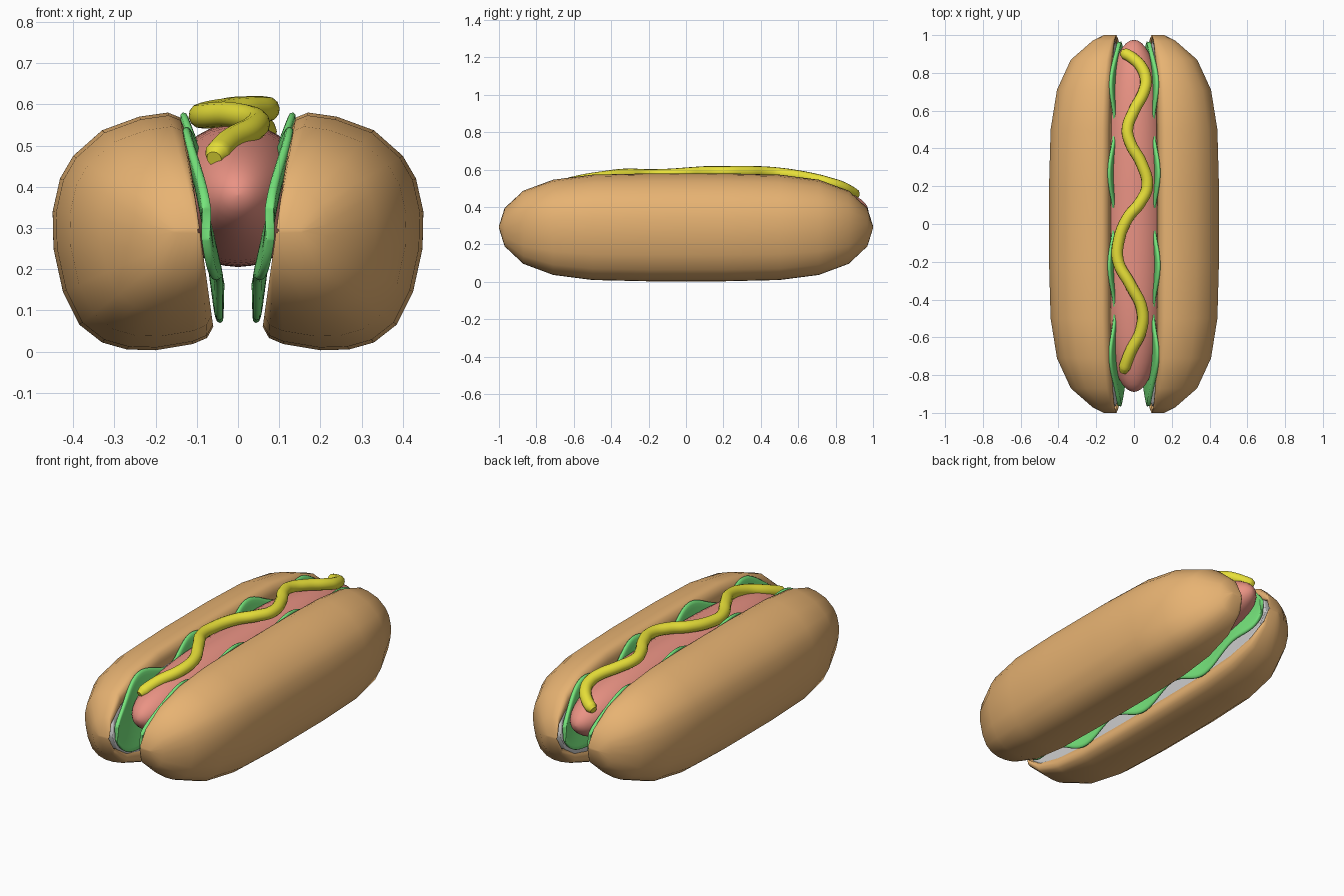
import bpy, bmesh, math

if "Cube" in bpy.data.objects:
    bpy.data.objects.remove(bpy.data.objects["Cube"])

def material(name, rgb):
    m = bpy.data.materials.new(name)
    m.diffuse_color = (*rgb, 1)
    m.use_nodes = True
    m.node_tree.nodes["Principled BSDF"].inputs["Base Color"].default_value = m.diffuse_color
    return m

CRUST = material("crust", (0.80, 0.45, 0.17))
RED = material("sausage_red", (0.82, 0.29, 0.23))
GREEN = material("lettuce_green", (0.18, 0.78, 0.20))
YELLOW = material("mustard_yellow", (0.80, 0.74, 0.04))

def loft(name, rings, mat=None, closed=True, caps=True):
    bm = bmesh.new()
    rows = [[bm.verts.new(p) for p in r] for r in rings]
    n = len(rows[0])
    for a, b in zip(rows, rows[1:]):
        for i in range(n if closed else n - 1):
            j = (i + 1) % n
            bm.faces.new((a[i], a[j], b[j], b[i]))
    if caps:
        bm.faces.new(rows[0])
        bm.faces.new(rows[-1])
    bmesh.ops.recalc_face_normals(bm, faces=bm.faces)
    for f in bm.faces:
        f.smooth = True
    me = bpy.data.meshes.new(name)
    bm.to_mesh(me)
    bm.free()
    ob = bpy.data.objects.new(name, me)
    bpy.context.collection.objects.link(ob)
    if mat:
        me.materials.append(mat)
    return ob

def mirror(ob):
    m = ob.modifiers.new("mirror", 'MIRROR')
    m.use_mirror_merge = False

def swell(t, n=4.4):
    return math.sqrt(max(0, 1 - abs(t) ** n))

# Bun halves: outer section swept along y, tapering against a tilted cut face
SECTION = [(.095, .12), (.069, .10), (.06, .06), (.075, .033), (.11, .018), (.20, .003),
           (.27, .005), (.33, .022), (.385, .065), (.425, .145), (.448, .25), (.45, .34),
           (.432, .42), (.40, .475), (.33, .537), (.24, .57), (.17, .58), (.14, .568),
           (.13, .54), (.121, .50), (.14, .47)]
MID = .293
def cut_x(z):
    return .0516 + .14 * z

def bun_rings(section, k):
    half = [.2, .5, .71, .87, .97, 1]
    rings = []
    for y in [-h for h in reversed(half)] + [0] + half:
        s = swell(y)
        sx, sz = max(s, .19), max(s, .02)
        ring = []
        for x, z in section:
            z2 = MID + (z - MID) * sz * k
            ring.append((cut_x(z2) + (x - cut_x(z)) * sx * k + (1 - k) * .07, y * (.5 + k / 2), z2))
        rings.append(ring)
    return rings

mirror(loft("bun_crust", bun_rings(SECTION, 1), CRUST, closed=False))
mirror(loft("bun_bread", bun_rings(SECTION[1:-1], .93)))

# Sausage
rings = []
for i in range(33):
    t = -math.cos(math.pi * i / 32)
    r = .175 * max(swell(t, 3), .01)
    rings.append([(r * math.cos(a * math.tau / 32), .043 + .932 * t,
                   .38 + r * math.sin(a * math.tau / 32)) for a in range(32)])
loft("sausage", rings, RED)

# Lettuce leaves: wavy sheets lying against the cut faces
rings = []
for i in range(65):
    y = -.962 * math.cos(math.pi * i / 64)
    s = max(swell(y / .968, 4), .12)
    wave = math.cos((y + .22) * math.tau / .49)
    top = .32 + (.225 + .04 * wave) * s
    low = .31 - (.205 - .04 * wave) * s
    row = []
    for j in range(13):
        v = j / 12
        z = low + (top - low) * v
        x = .033 + .092 * (z - .06) / .52 + .009 * wave * (2 * v - 1)
        row.append((x, y, z))
    rings.append(row)
leaf = loft("lettuce", rings, GREEN, closed=False, caps=False)
sol = leaf.modifiers.new("thickness", 'SOLIDIFY')
sol.thickness, sol.offset = .022, 0
sub = leaf.modifiers.new("soften", 'SUBSURF')
sub.levels = sub.render_levels = 1
mirror(leaf)

# Mustard squiggle
PATH = [(-.058, -.785, .468), (-.05, -.76, .48), (-.02, -.68, .51), (.038, -.56, .542),
        (.042, -.45, .56), (-.02, -.32, .575), (-.083, -.2, .572), (-.083, -.1, .574),
        (-.035, .03, .583), (.03, .11, .588), (.07, .2, .588), (.04, .32, .589),
        (-.02, .43, .586), (-.035, .5, .58), (0, .6, .566), (.052, .7, .546),
        (.063, .76, .53), (.04, .83, .508), (-.01, .88, .482), (-.045, .9, .468), (-.065, .907, .46)]
cu = bpy.data.curves.new("mustard", 'CURVE')
cu.dimensions = '3D'
cu.bevel_depth, cu.bevel_resolution, cu.resolution_u = .031, 4, 6
cu.use_fill_caps = True
sp = cu.splines.new('BEZIER')
sp.bezier_points.add(len(PATH) - 1)
for i, (b, p) in enumerate(zip(sp.bezier_points, PATH)):
    b.co = p
    b.handle_left_type = b.handle_right_type = 'AUTO'
    b.radius = .6 if i in (0, len(PATH) - 1) else 1
sp.use_smooth = True
cu.materials.append(YELLOW)
bpy.context.collection.objects.link(bpy.data.objects.new("mustard", cu))
